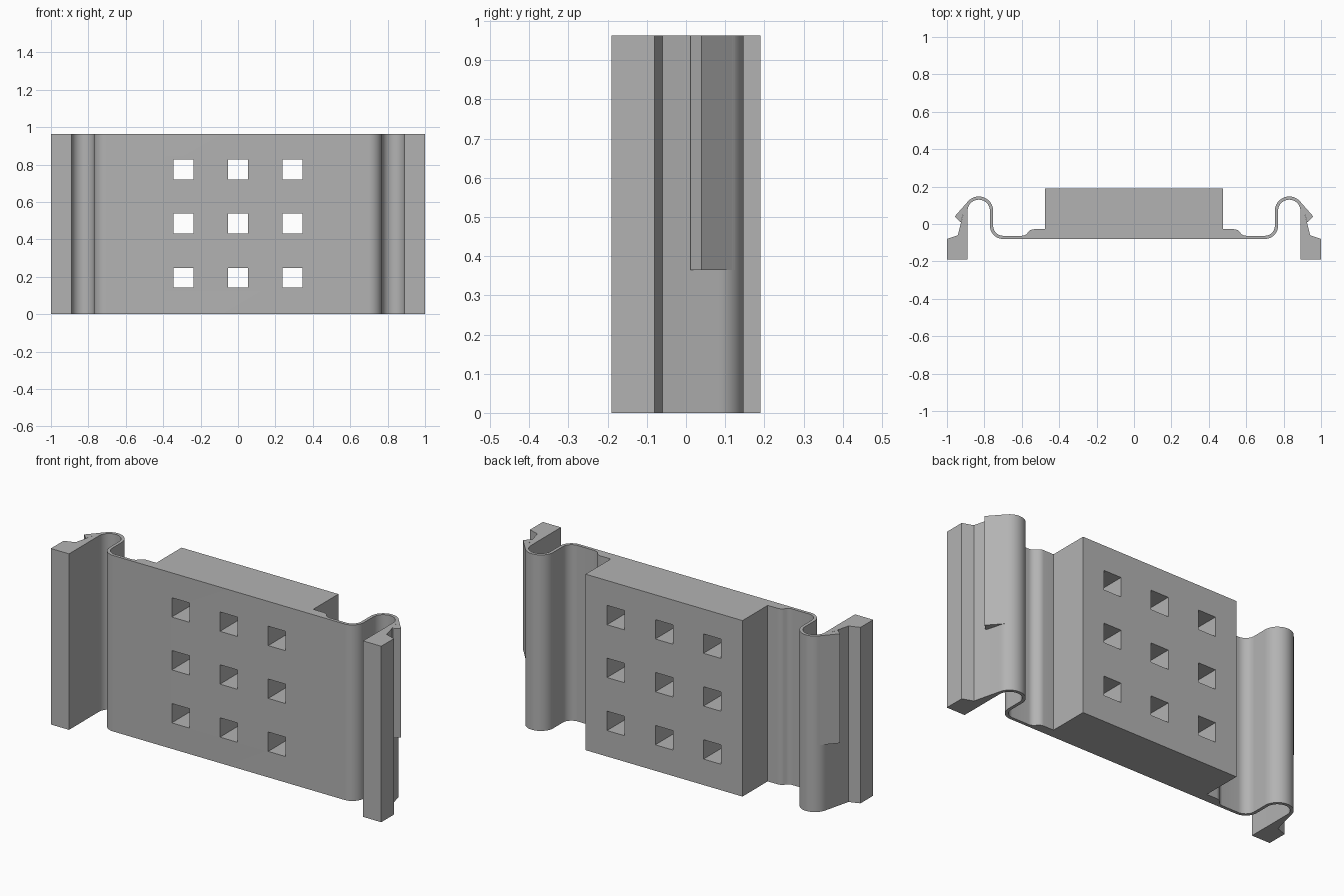
import bpy
import bmesh
from math import cos, sin, radians

if "Cube" in bpy.data.objects:
    bpy.data.objects.remove(bpy.data.objects["Cube"])

HEIGHT = 0.963
TOOTH_BASE = 0.365
BEND = (0.83, 0.07)       # centre of the upper spring loop
ELBOW = (0.70, -0.01)     # centre of the lower spring bend

grey = bpy.data.materials.new("mid grey")
grey.use_nodes = True
grey.diffuse_color = (0.45, 0.45, 0.45, 1)
grey.node_tree.nodes["Principled BSDF"].inputs["Base Color"].default_value = (0.45, 0.45, 0.45, 1)


def arc(centre, radius, start, end, steps=14):
    angles = [radians(start + (end - start) * i / steps) for i in range(steps + 1)]
    return [(centre[0] + radius * cos(a), centre[1] + radius * sin(a)) for a in angles]


def extrude(name, outline, bottom, top):
    bm = bmesh.new()
    face = bm.faces.new([bm.verts.new((x, y, bottom)) for x, y in outline])
    moved = bmesh.ops.extrude_face_region(bm, geom=[face])["geom"]
    verts = [v for v in moved if isinstance(v, bmesh.types.BMVert)]
    bmesh.ops.translate(bm, verts=verts, vec=(0, 0, top - bottom))
    bmesh.ops.recalc_face_normals(bm, faces=bm.faces)
    mesh = bpy.data.meshes.new(name)
    bm.to_mesh(mesh)
    bm.free()
    obj = bpy.data.objects.new(name, mesh)
    bpy.context.collection.objects.link(obj)
    mesh.materials.append(grey)
    return obj


def select(obj):
    bpy.ops.object.select_all(action='DESELECT')
    obj.select_set(True)
    bpy.context.view_layer.objects.active = obj


def smooth(obj):
    select(obj)
    bpy.ops.object.shade_smooth_by_angle(angle=radians(25))


# Half outline: front face, elbow, loop inside, grip bar, loop outside, plate back, block
half = arc(ELBOW, 0.07, -90, 0)
half += arc(BEND, 0.06, 180, 0, 24)
half += [(0.89, -0.19), (1.0, -0.19), (1.0, -0.08), (0.942, -0.06)]
half += arc(BEND, 0.077, 10, 180, 28)
half += arc(ELBOW, 0.053, 0, -90)
half += arc((0.60, -0.023), 0.04, -90, -135, 5)
half += arc((0.535, -0.068), 0.04, 45, 90, 5)
half += [(0.475, -0.028), (0.475, 0.19)]
outline = half + [(-x, y) for x, y in reversed(half)]
body = extrude("spring_bracket", outline, 0, HEIGHT)

# Square holes through the block
bm = bmesh.new()
for x in (-0.292, 0, 0.292):
    for z in (0.195, 0.485, 0.774):
        cube = bmesh.ops.create_cube(bm, size=1)["verts"]
        bmesh.ops.scale(bm, verts=cube, vec=(0.106, 1, 0.106))
        bmesh.ops.translate(bm, verts=cube, vec=(x, 0, z))
mesh = bpy.data.meshes.new("hole_cutter")
bm.to_mesh(mesh)
bm.free()
mesh.materials.append(grey)
cutter = bpy.data.objects.new("hole_cutter", mesh)
bpy.context.collection.objects.link(cutter)
cutter.hide_render = True

cut = body.modifiers.new("holes", 'BOOLEAN')
cut.operation = 'DIFFERENCE'
cut.solver = 'EXACT'
cut.object = cutter
select(body)
bpy.ops.object.modifier_apply(modifier=cut.name)
bpy.data.objects.remove(cutter)
smooth(body)

# Latch teeth on the upper part of each outer spring wall
tooth = [(0.925, 0.012), (0.931, 0.012), (0.959, 0.04)] + arc(BEND, 0.077, 45, 10, 6)
for name, side in (("left_latch_tooth", 1), ("right_latch_tooth", -1)):
    smooth(extrude(name, [(side * x, y) for x, y in tooth], TOOTH_BASE, HEIGHT))
